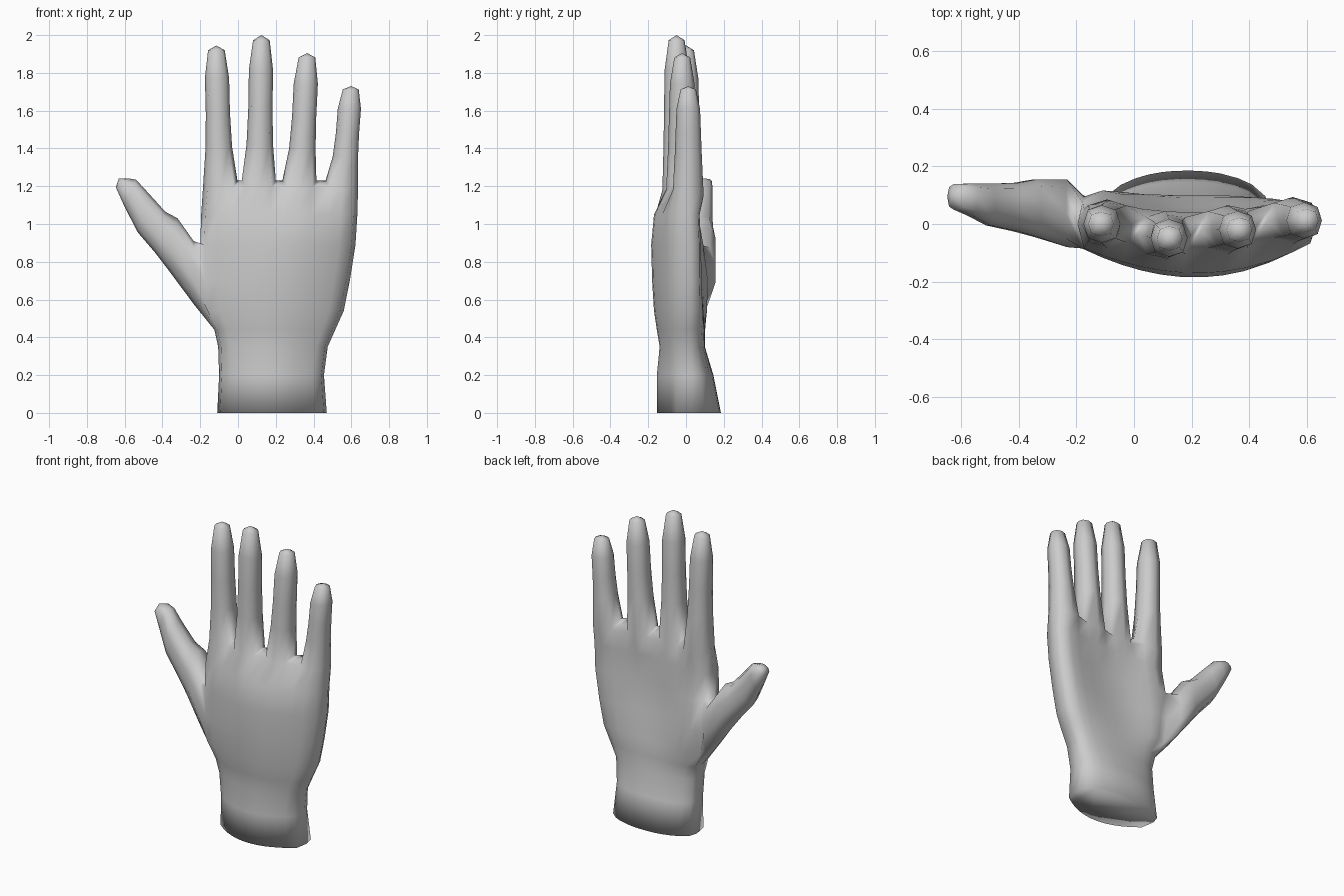
import bpy, bmesh
from mathutils import Vector

cube = bpy.data.objects.get("Cube")
if cube:
    bpy.data.objects.remove(cube, do_unlink=True)

skin = bpy.data.materials.new("plain grey")
skin.use_nodes = True
skin.diffuse_color = (0.6, 0.6, 0.6, 1)
skin.node_tree.nodes["Principled BSDF"].inputs["Base Color"].default_value = skin.diffuse_color

bm = bmesh.new()


def lerp(a, b, t):
    return a + (b - a) * t


def skin_between(low, high, skip=()):
    """Join two rings of equal length with quads."""
    n = len(low)
    for i in range(n):
        if i not in skip:
            j = (i + 1) % n
            bm.faces.new((low[i], low[j], high[j], high[i]))


def close_tip(ring, tip):
    v = bm.verts.new(tip)
    for a, b in zip(ring, ring[1:] + ring[:1]):
        bm.faces.new((a, b, v))


# Eight-sided finger section: three front, right, three back, left
SECTION = [(-.76, -.75), (0, -1), (.76, -.75), (1, 0), (.76, .75), (0, 1), (-.76, .75), (-1, 0)]
# Share of length, half width, half depth
FINGER_PROFILE = [(0, .09, .085), (.25, .07, .075), (.5, .064, .07), (.76, .064, .065), (.965, .044, .042)]


def finger(base, tip, scale):
    base, tip = Vector(base), Vector(tip)
    rings = []
    for t, w, d in FINGER_PROFILE:
        ring = []
        s = t ** .7
        for dx, dy in SECTION:
            z = lerp(base.z, tip.z, t)
            if t == 0:
                z -= max(.08 * dy, -.05 * dy)   # webs rise between the knuckles
            ring.append(bm.verts.new((lerp(base.x, tip.x, s) + dx * w * scale,
                                      lerp(base.y, tip.y, s) + dy * d * scale, z)))
        rings.append(ring)
    for low, high in zip(rings, rings[1:]):
        skin_between(low, high)
    close_tip(rings[-1], tip)
    return rings[0]


bases = [finger((-.093, 0, 1.23), (-.115, 0, 1.945), 1),
         finger((.11, -.04, 1.23), (.124, -.05, 2), 1),
         finger((.325, -.02, 1.23), (.366, -.02, 1.905), 1),
         finger((.55, .012, 1.23), (.598, .012, 1.73), .96)]

# Webs between neighbouring fingers
for a, b in zip(bases, bases[1:]):
    bm.faces.new((a[2], b[0], b[7], a[3]))
    bm.faces.new((a[3], b[7], b[6], a[4]))

# Knuckle loop: front points, little finger side, back points, thumb side
knuckles = [v for b in bases for v in b[:3]] + [bases[-1][3]]
knuckles += [v for b in reversed(bases) for v in b[4:7]] + [bases[0][7]]
left, right = knuckles[-1].co.x, knuckles[12].co.x
shares = [(v.co.x - left) / (right - left) for v in knuckles]

# Palm sections: height, x range, depth of both sides, front, back at thumb / middle / little finger
PALM = [(0, -.11, .47, .045, .035, -.155, .15, .185, .16),
        (.2, -.1, .455, .035, .03, -.155, .12, .145, .13),
        (.35, -.105, .475, .02, .02, -.14, .1, .1, .1),
        (.44, -.125, .515, .01, .02, -.155, .13, .1, .11),
        (.54, -.18, .56, .0, .025, -.17, .18, .09, .12),
        (.7, -.195, .592, .0, .025, -.18, .21, .06, .13),
        (.89, -.2, .622, .0, .025, -.185, .17, .04, .13),
        (1.05, -.195, .632, .0, .02, -.17, .11, .04, .12)]
palm = []
for z, x0, x1, side0, side1, front, *back in PALM:
    ring = []
    for i, u in enumerate(shares):
        k = 2 * u - 1
        y = side = lerp(side0, side1, u)
        if i < 12:                          # gently arched back of the hand
            y = lerp(front, side - .075, k * k)
        elif 12 < i < len(shares) - 1:      # hollow palm with rounded rims
            y = lerp(back[1], back[2] if k > 0 else back[0], k * k)
            y = lerp(side, y, (1 - abs(k) ** 2.5) ** .35)
        ring.append(bm.verts.new((lerp(x0, x1, u), y, z)))
    palm.append(ring)
palm.append(knuckles)

# Palm skin, leaving an opening for the thumb on its side
LOW = 3
last = len(shares) - 1
for i in range(len(palm) - 1):
    skin_between(palm[i], palm[i + 1], (last - 1, last) if LOW <= i < LOW + 3 else ())
bm.faces.new(list(reversed(palm[0])))

# Thumb: lower edge, upper edge, front and back depth
a, b, c, d = palm[LOW:LOW + 4]
opening = [a[last], a[0], b[0], c[0], d[0], d[last], d[-2], c[-2], b[-2], a[-2]]
ACROSS = [(0, .5), (.1, .12), (.35, 0), (.65, 0), (.9, .12),
          (1, .5), (.9, .88), (.65, 1), (.35, 1), (.1, .88)]
THUMB = [((-.23, .57), (-.235, .91), -.08, .155),
         ((-.36, .745), (-.32, 1.03), -.045, .155),
         ((-.44, .85), (-.385, 1.065), -.025, .142),
         ((-.53, .955), (-.48, 1.17), -.005, .14),
         ((-.6, 1.09), (-.54, 1.235), .03, .14),
         ((-.647, 1.195), (-.585, 1.242), .05, .138)]
previous = opening
for low, high, front, back in THUMB:
    ring = [bm.verts.new((lerp(low[0], high[0], s), lerp(front, back, t), lerp(low[1], high[1], s)))
            for s, t in ACROSS]
    skin_between(previous, ring)
    previous = ring
close_tip(previous, (-.632, .095, 1.24))

# The thumb opening leaves its inner side points loose
bmesh.ops.delete(bm, geom=[v for v in bm.verts if not v.link_faces], context='VERTS')
bmesh.ops.recalc_face_normals(bm, faces=bm.faces)
for f in bm.faces:
    f.smooth = True

mesh = bpy.data.meshes.new("hand")
bm.to_mesh(mesh)
bm.free()
mesh.materials.append(skin)
hand = bpy.data.objects.new("hand", mesh)
bpy.context.collection.objects.link(hand)
